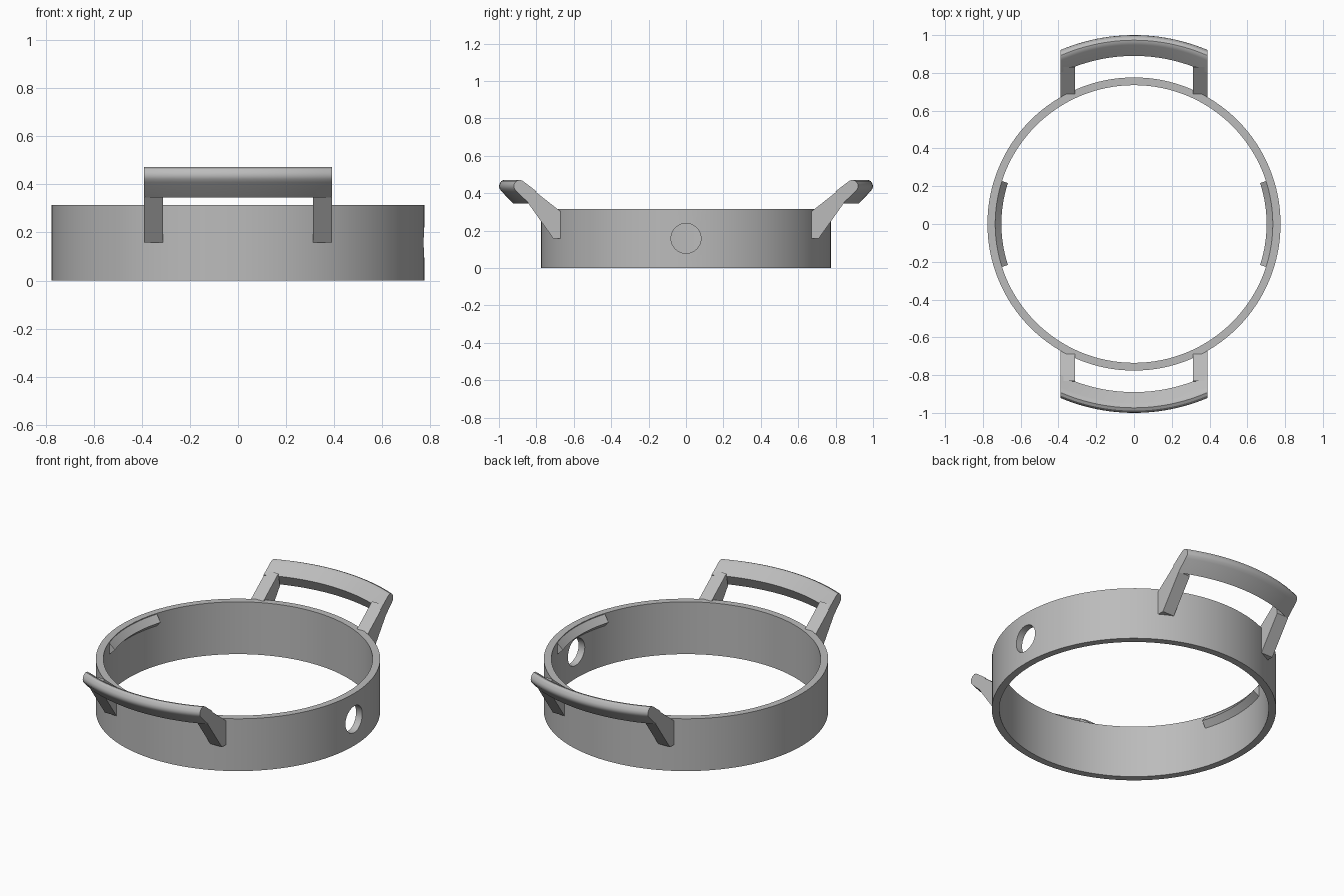
import bpy
import bmesh
from math import cos, sin, pi, radians, sqrt

if "Cube" in bpy.data.objects:
    bpy.data.objects.remove(bpy.data.objects["Cube"])

OUTER, INNER, HEIGHT = 0.776, 0.735, 0.315
HALF_WIDTH, LEG = 0.39, 0.078

grey = bpy.data.materials.new("plain grey")
grey.use_nodes = True
grey.diffuse_color = (0.5, 0.5, 0.5, 1)
grey.node_tree.nodes["Principled BSDF"].inputs["Base Color"].default_value = grey.diffuse_color


def loft(name, sections, closed=False):
    """Skin a row of matching cross-sections; cap the ends unless closed."""
    bm = bmesh.new()
    rows = [[bm.verts.new(p) for p in section] for section in sections]
    n = len(rows[0])
    pairs = list(zip(rows, rows[1:]))
    if closed:
        pairs.append((rows[-1], rows[0]))
    else:
        bm.faces.new(rows[0])
        bm.faces.new(rows[-1])
    for a, b in pairs:
        for i in range(n):
            j = (i + 1) % n
            bm.faces.new((a[i], a[j], b[j], b[i]))
    bmesh.ops.recalc_face_normals(bm, faces=bm.faces)
    mesh = bpy.data.meshes.new(name)
    bm.to_mesh(mesh)
    bm.free()
    obj = bpy.data.objects.new(name, mesh)
    bpy.context.collection.objects.link(obj)
    mesh.materials.append(grey)
    return obj


def around(profile, angles):
    """Turn a (radius, z) profile about the z axis."""
    return [[(r * cos(a), r * sin(a), z) for r, z in profile] for a in angles]


def smooth(obj):
    bpy.ops.object.select_all(action="DESELECT")
    obj.select_set(True)
    bpy.context.view_layer.objects.active = obj
    bpy.ops.object.shade_smooth_by_angle(angle=radians(30))


# Ring wall
wall = [(INNER, 0), (OUTER, 0), (OUTER, HEIGHT), (INNER, HEIGHT)]
ring = loft("ring", around(wall, [2 * pi * i / 128 for i in range(128)]), closed=True)

# Round hole through the left wall
bpy.ops.mesh.primitive_cylinder_add(vertices=48, radius=0.08, depth=0.3,
                                    location=(OUTER, 0, 0.158), rotation=(0, pi / 2, 0))
cutter = bpy.context.object
cutter.name = "hole_cutter"
cutter.hide_render = True
cut = ring.modifiers.new("hole", "BOOLEAN")
cut.operation = "DIFFERENCE"
cut.solver = "EXACT"
cut.object = cutter
bpy.context.view_layer.objects.active = ring
bpy.ops.object.modifier_apply(modifier=cut.name)
bpy.data.objects.remove(cutter)
smooth(ring)

# Wedge-shaped snap ridges inside the wall
ridge = [(INNER + 0.01, HEIGHT - 0.005), (INNER, HEIGHT - 0.005), (0.702, 0.272),
         (INNER, 0.24), (INNER + 0.01, 0.24)]
for name, middle in (("left_ridge", 0), ("right_ridge", pi)):
    spread = radians(18)
    smooth(loft(name, around(ridge, [middle + spread * (i / 8 - 1) for i in range(17)])))

# Handles: a curved grip with a rounded top and two slanted legs
grip = [(0.89, 0.41), (0.925, 0.345), (0.985, 0.408), (0.996, 0.422), (1.0, 0.436),
        (0.997, 0.451), (0.988, 0.464), (0.973, 0.471), (0.96, 0.468), (0.948, 0.459)]
leg = [(0.668, 0.158), (0.71, 0.158), (0.845, 0.348), (0.83, 0.427), (0.668, 0.3)]
stations = [HALF_WIDTH * (i / 12 - 1) for i in range(25)]
for name, side in (("front", -1), ("back", 1)):
    smooth(loft(name + "_handle_grip",
                [[(x, side * sqrt(r * r - x * x), z) for r, z in grip] for x in stations]))
    for end, sign in (("left", 1), ("right", -1)):
        loft(f"{name}_handle_{end}_leg",
             [[(sign * x, side * y, z) for y, z in leg]
              for x in (HALF_WIDTH - LEG, HALF_WIDTH)])
